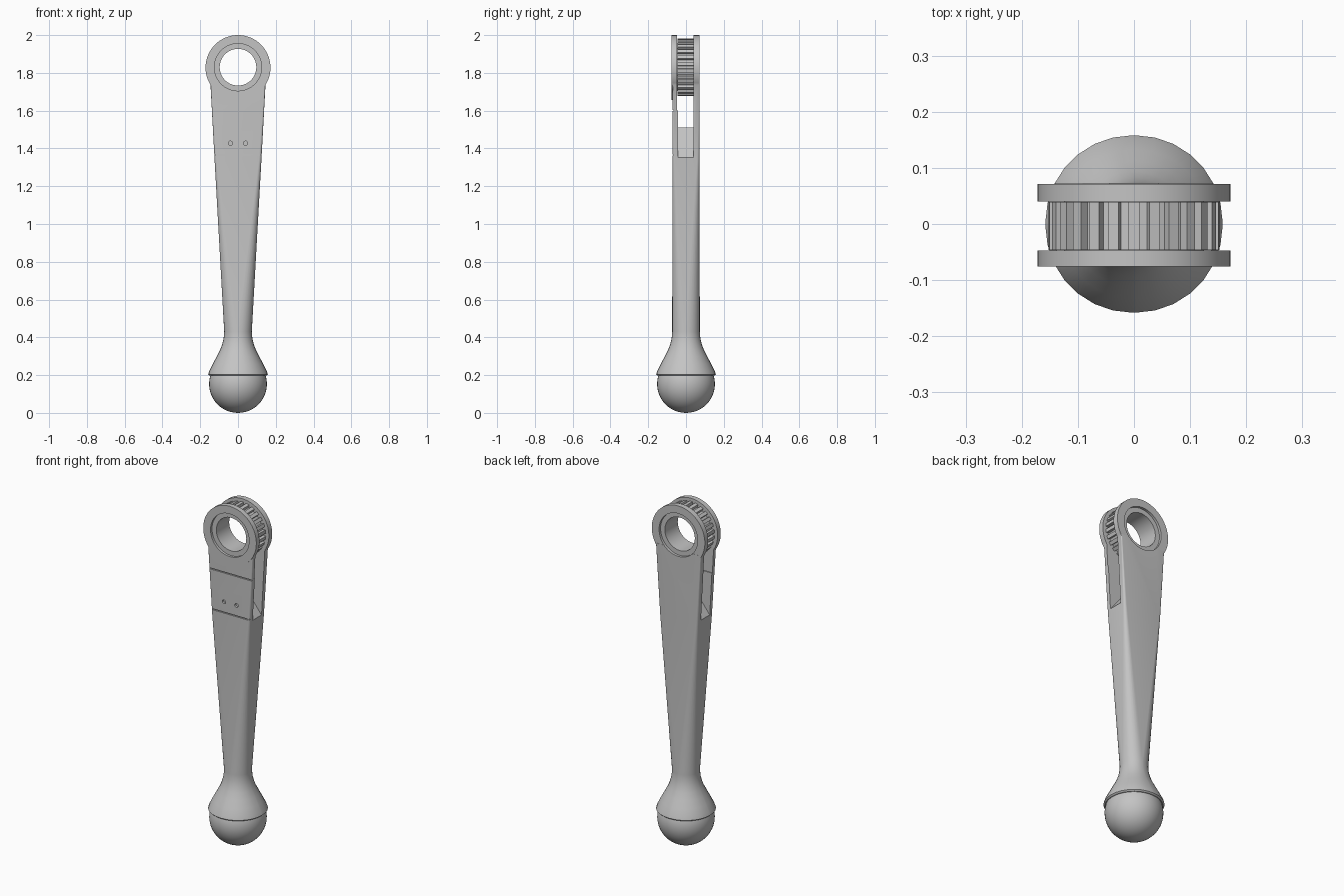
import bpy, bmesh, math
from mathutils import Matrix

if "Cube" in bpy.data.objects:
    bpy.data.objects.remove(bpy.data.objects["Cube"])

GREY = (0.55, 0.55, 0.55, 1)
metal = bpy.data.materials.new("grey_metal")
metal.use_nodes = True
metal.diffuse_color = GREY
metal.node_tree.nodes["Principled BSDF"].inputs["Base Color"].default_value = GREY

HEAD_Z = 1.83


def finish(name, bm):
    bmesh.ops.recalc_face_normals(bm, faces=bm.faces)
    mesh = bpy.data.meshes.new(name)
    bm.to_mesh(mesh)
    bm.free()
    mesh.materials.append(metal)
    obj = bpy.data.objects.new(name, mesh)
    bpy.context.collection.objects.link(obj)
    return obj


def select(obj):
    bpy.ops.object.select_all(action='DESELECT')
    obj.select_set(True)
    bpy.context.view_layer.objects.active = obj


def smooth(obj):
    select(obj)
    bpy.ops.object.shade_smooth_by_angle(angle=math.radians(30))


def loft(name, rings, closed=False):
    """Skin equal-length rings; cap the ends, or join last to first."""
    bm = bmesh.new()
    loops = [[bm.verts.new(p) for p in ring] for ring in rings]
    pairs = list(zip(loops, loops[1:]))
    if closed:
        pairs.append((loops[-1], loops[0]))
    else:
        bm.faces.new(loops[0])
        bm.faces.new(loops[-1])
    for a, b in pairs:
        for i in range(len(a)):
            j = (i + 1) % len(a)
            bm.faces.new((a[i], a[j], b[j], b[i]))
    return finish(name, bm)


def prism(name, outline, y0, y1):
    """Extrude an x-z outline along y."""
    return loft(name, [[(x, y, z) for x, z in outline] for y in (y0, y1)])


def box(name, x, y0, y1, z0, z1):
    return prism(name, [(-x, z0), (x, z0), (x, z1), (-x, z1)], y0, y1)


def circle(r, x=0, z=HEAD_Z, n=64):
    return [(x + r * math.cos(2 * math.pi * i / n),
             z + r * math.sin(2 * math.pi * i / n)) for i in range(n)]


def boolean(target, tool, operation):
    mod = target.modifiers.new("cut", 'BOOLEAN')
    mod.operation = operation
    mod.solver = 'EXACT'
    mod.object = tool
    select(target)
    bpy.ops.object.modifier_apply(modifier=mod.name)
    bpy.data.objects.remove(tool)


def rounded_rect(half_w, half_d, r, z, n=8):
    pts = []
    for k, (sx, sy) in enumerate([(1, 1), (-1, 1), (-1, -1), (1, -1)]):
        for i in range(n):
            a = math.pi / 2 * (k + i / (n - 1))
            pts.append((sx * (half_w - r) + r * math.cos(a),
                        sy * (half_d - r) + r * math.sin(a), z))
    return pts


# Handle: round flared foot blending into a flat tapered bar
flare = [(0.197, 0.15), (0.204, 0.158), (0.222, 0.152), (0.26, 0.133), (0.30, 0.112),
         (0.335, 0.094), (0.365, 0.083), (0.395, 0.076), (0.43, 0.073)]
sections = [rounded_rect(r, r, r - 0.003, z) for z, r in flare]
sections += [rounded_rect(0.124, 0.072, 0.014, 1.34),
             rounded_rect(0.146, 0.072, 0.005, 1.745)]
handle = loft("handle", sections)

# Round head, then the fork slot with its ridged floor, and the bore
boolean(handle, prism("head_disc", circle(0.172, z=1.828), -0.076, 0.071), 'UNION')
floor = [(-0.3, 1.10), (0, 1.51), (0.3, 1.10), (0.3, 1.6), (-0.3, 1.6)]
floor = [(-0.3, 1.352), (-0.124, 1.352), (0, 1.51), (0.124, 1.352),
         (0.3, 1.352), (0.3, 1.61), (-0.3, 1.61)]
boolean(handle, prism("lower_slot", floor, -0.042, 0.040), 'DIFFERENCE')
boolean(handle, box("upper_slot", 0.3, -0.047, 0.040, 1.6, 2.1), 'DIFFERENCE')
boolean(handle, prism("bore", circle(0.125), -0.2, 0.2), 'DIFFERENCE')

# Cover seams and screw holes on the front
for z in (1.365, 1.6):
    boolean(handle, box("seam", 0.3, -0.1, -0.066, z - 0.003, z + 0.003), 'DIFFERENCE')
for x in (-0.04, 0.04):
    boolean(handle, prism("screw_hole", circle(0.011, x, 1.428, 20), -0.1, -0.06), 'DIFFERENCE')
smooth(handle)

# Toothed wheel between the fork plates
TEETH = 26
outer, inner = [], []
for t in range(TEETH):
    for offset, r in ((-0.26, 0.153), (0.26, 0.153), (0.3, 0.136), (0.7, 0.136)):
        a = math.pi / 2 + 2 * math.pi * (t + offset) / TEETH
        c, s = math.cos(a), math.sin(a)
        outer.append((r * c, HEAD_Z + r * s))
        inner.append((0.11 * c, HEAD_Z + 0.11 * s))
wheel = loft("toothed_wheel",
             [[(x, y, z) for x, z in ring] for ring, y in
              ((outer, -0.046), (outer, 0.039), (inner, 0.039), (inner, -0.046))], closed=True)
smooth(wheel)

# Hub sleeve, recessed slightly from the fork faces
hub = loft("hub_sleeve",
           [[(x, y, z) for x, z in circle(r)] for r, y in
            ((0.125, -0.062), (0.125, 0.057), (0.097, 0.057), (0.097, -0.062))], closed=True)
smooth(hub)

# Ball seated under the flared foot
bm = bmesh.new()
bmesh.ops.create_uvsphere(bm, u_segments=40, v_segments=24, radius=0.153,
                          matrix=Matrix.Translation((0, 0, 0.153)))
smooth(finish("ball_end", bm))
